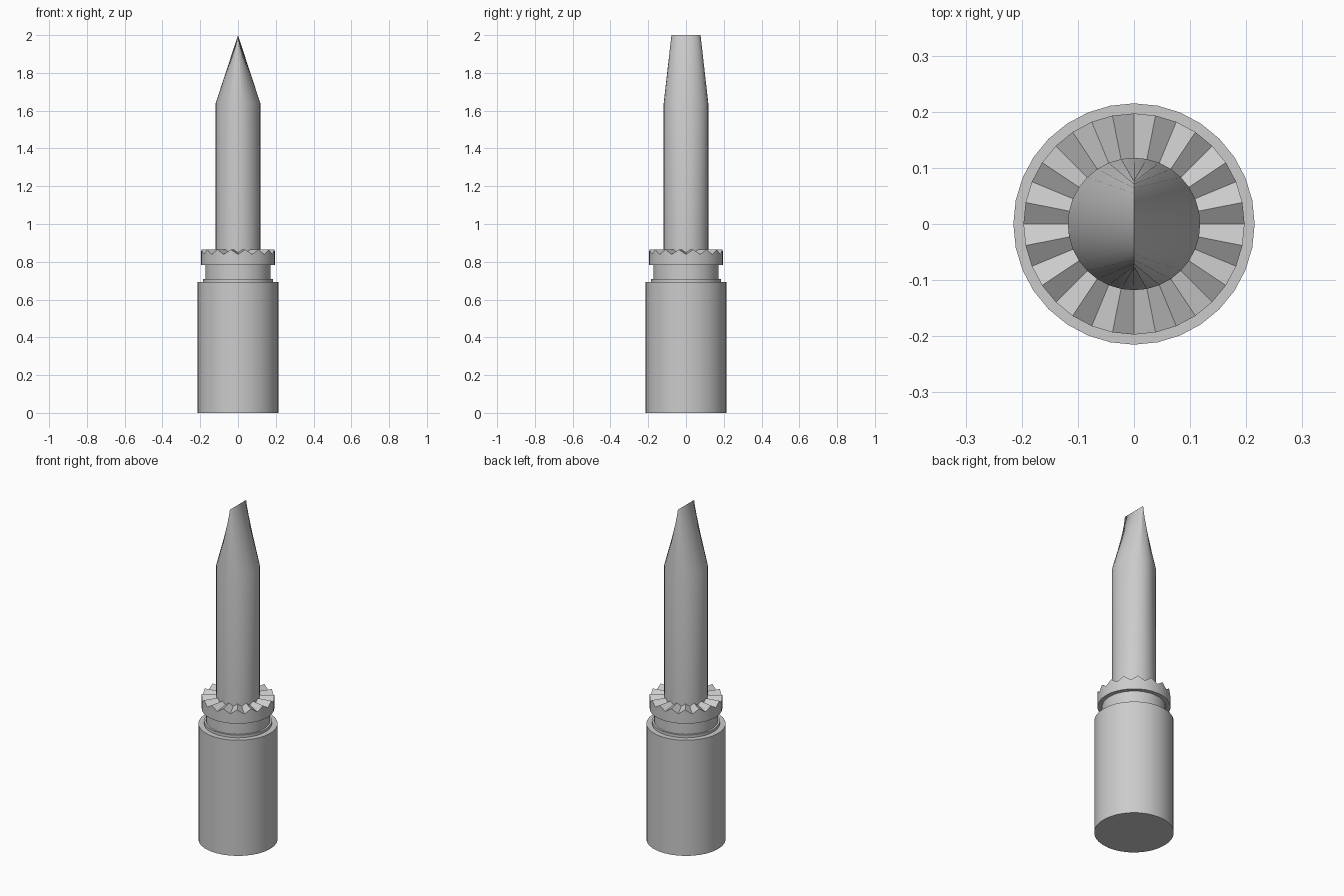
import bpy, bmesh, math

if "Cube" in bpy.data.objects:
    bpy.data.objects.remove(bpy.data.objects["Cube"])

N = 32


def ring(r, z, ry=None):
    """Ring of N points; z may be a number or a function of the index."""
    ry = r if ry is None else ry
    return [(r * math.cos(2 * math.pi * i / N), ry * math.sin(2 * math.pi * i / N),
             z(i) if callable(z) else z) for i in range(N)]


def loft(name, rings, cap_bottom=False):
    """Skin a stack of rings with quads."""
    bm = bmesh.new()
    loops = [[bm.verts.new(p) for p in r] for r in rings]
    for a, b in zip(loops, loops[1:]):
        for i in range(N):
            j = (i + 1) % N
            bm.faces.new((a[i], a[j], b[j], b[i]))
    if cap_bottom:
        bm.faces.new(loops[0][::-1])
    bmesh.ops.remove_doubles(bm, verts=bm.verts, dist=1e-5)
    bmesh.ops.recalc_face_normals(bm, faces=bm.faces)
    me = bpy.data.meshes.new(name)
    bm.to_mesh(me)
    bm.free()
    ob = bpy.data.objects.new(name, me)
    bpy.context.collection.objects.link(ob)
    bpy.ops.object.select_all(action='DESELECT')
    ob.select_set(True)
    bpy.context.view_layer.objects.active = ob
    bpy.ops.object.shade_smooth_by_angle(angle=math.radians(30))
    return ob


def teeth(top, depth):
    """Zigzag height: valleys on even points, peaks on odd ones."""
    return lambda i: top - (depth if i % 2 == 0 else 0)


# Base, stepped lip and neck
loft("base", [ring(0.215, 0), ring(0.215, 0.692), ring(0.184, 0.692),
              ring(0.184, 0.708), ring(0.173, 0.708), ring(0.173, 0.782)], True)

# Collar with radial teeth on top
loft("toothed_collar", [ring(0.173, 0.782), ring(0.197, 0.782),
                        ring(0.197, teeth(0.865, 0.026)),
                        ring(0.118, teeth(0.865, 0.016))])

# Round shaft narrowing to a chisel edge along y
loft("shaft_with_chisel_tip", [ring(0.118, 0.845), ring(0.118, 1.64),
                               ring(0.0, 2.0, 0.077)])
